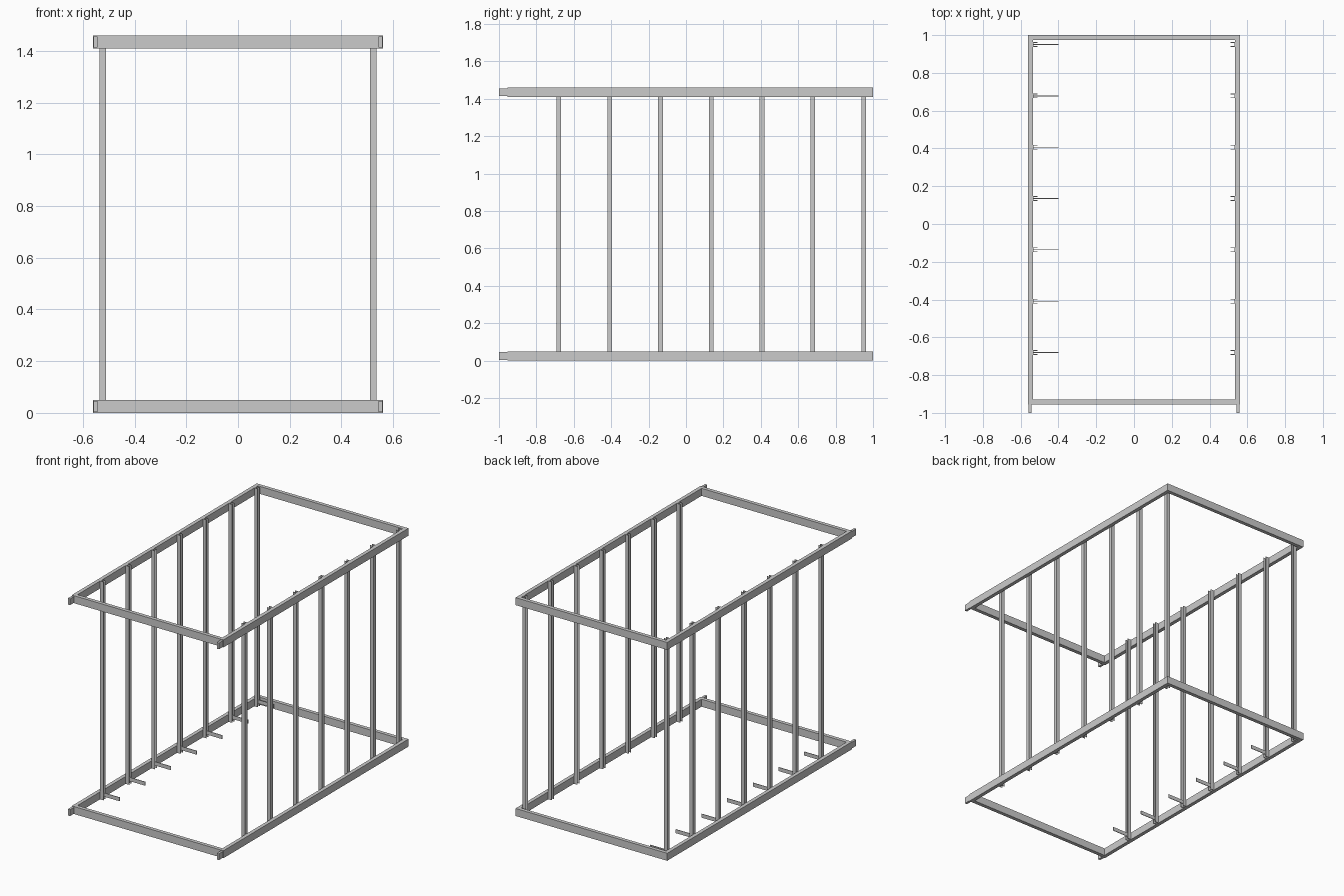
import bpy
import bmesh

if "Cube" in bpy.data.objects:
    bpy.data.objects.remove(bpy.data.objects["Cube"])

W, H, T, RH = 0.561, 1.46, 0.025, 0.05   # half width, height, rail thickness, rail height
FRONT, BACK = -0.955, 1.0                # outer faces of the cross rails


def box(name, x0, x1, y0, y1, z0, z1):
    bm = bmesh.new()
    bmesh.ops.create_cube(bm, size=1)
    for v in bm.verts:
        v.co.x = x1 if v.co.x > 0 else x0
        v.co.y = y1 if v.co.y > 0 else y0
        v.co.z = z1 if v.co.z > 0 else z0
    return finish(name, bm)


def finish(name, bm):
    bmesh.ops.recalc_face_normals(bm, faces=bm.faces)
    me = bpy.data.meshes.new(name)
    bm.to_mesh(me)
    bm.free()
    ob = bpy.data.objects.new(name, me)
    bpy.context.collection.objects.link(ob)
    return ob


def channel(name, side, y, z0, z1):
    # U-shaped upright, web against the rail, open toward the middle
    a, b, h, t = W - T, W - 2 * T, T / 2, 0.004
    pts = [(a, -h), (a, h), (b, h), (b, h - t), (a - t, h - t),
           (a - t, -h + t), (b, -h + t), (b, -h)]
    bm = bmesh.new()
    face = bm.faces.new([bm.verts.new((side * px, y + py, z0)) for px, py in pts])
    ext = bmesh.ops.extrude_face_region(bm, geom=[face], use_keep_orig=True)
    for v in ext["geom"]:
        if isinstance(v, bmesh.types.BMVert):
            v.co.z = z1
    return finish(name, bm)


# Lower and upper rectangular frames
for level, z in (("lower", 0.0), ("upper", H - RH)):
    box(level + "_front_rail", -W, W, FRONT, FRONT + T, z, z + RH)
    box(level + "_back_rail", -W, W, BACK - T, BACK, z, z + RH)
    for side, word in ((-1, "left"), (1, "right")):
        xs = sorted((side * W, side * (W - T)))
        box(f"{level}_{word}_rail", *xs, FRONT + T, BACK - T, z, z + RH)
        # Narrow connector tips at the front
        xs = sorted((side * (W - 0.002), side * (W - 0.018)))
        box(f"{level}_{word}_tip", *xs, -1.0, FRONT, z + 0.004, z + RH - 0.004)

# Uprights on both sides, thin foot bars on the left only
for i in range(7):
    y = 0.95 - i * 0.2717
    for side, word in ((-1, "left"), (1, "right")):
        channel(f"{word}_upright_{i + 1}", side, y, 0.0, H)
    box(f"foot_bar_{i + 1}", -W + T + 0.004, -0.40, y - 0.002, y + 0.002, 0.02, 0.045)
